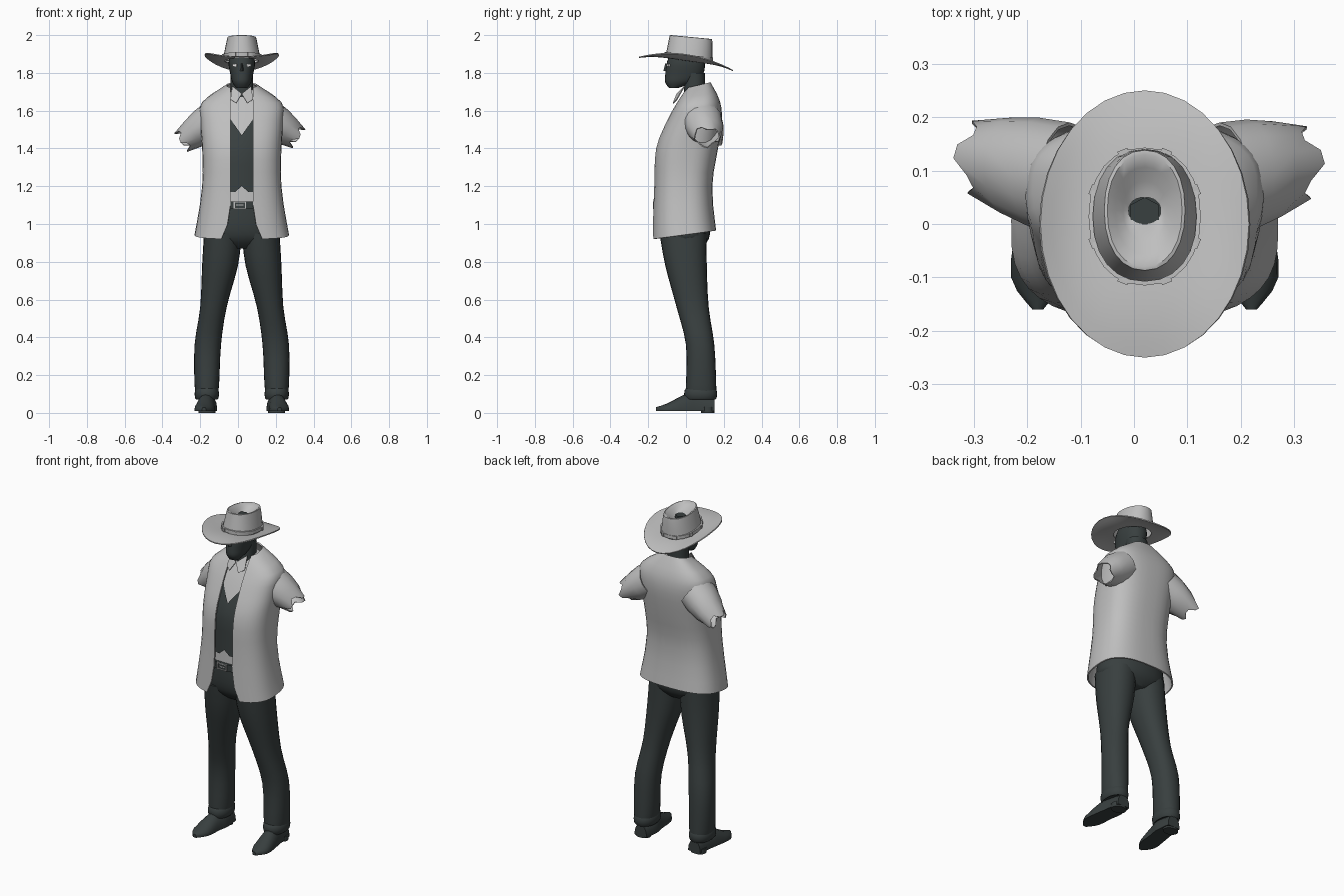
import bpy, bmesh, math
from mathutils import Vector

if "Cube" in bpy.data.objects:
    bpy.data.objects.remove(bpy.data.objects["Cube"])

CENTRE = .02  # body centre line
SIDES = {"right": -1, "left": 1}


def material(name, rgb):
    mat = bpy.data.materials.new(name)
    mat.use_nodes = True
    mat.diffuse_color = (*rgb, 1)
    shader = mat.node_tree.nodes["Principled BSDF"]
    shader.inputs["Base Color"].default_value = (*rgb, 1)
    return mat


LIGHT = material("light grey cloth", (.52, .52, .52))
DARK = material("dark slate", (.04, .05, .05))
WHITE = material("eye white", (.8, .8, .8))


def finish(name, bm, mat, thickness=0):
    """Turn a bmesh into a smooth shaded object, with cloth thickness if asked."""
    bmesh.ops.recalc_face_normals(bm, faces=bm.faces)
    mesh = bpy.data.meshes.new(name)
    bm.to_mesh(mesh)
    bm.free()
    mesh.materials.append(mat)
    obj = bpy.data.objects.new(name, mesh)
    bpy.context.collection.objects.link(obj)
    bpy.ops.object.select_all(action="DESELECT")
    bpy.context.view_layer.objects.active = obj
    obj.select_set(True)
    if thickness:
        modifier = obj.modifiers.new("thickness", "SOLIDIFY")
        modifier.thickness = thickness
        modifier.offset = -1
        bpy.ops.object.modifier_apply(modifier=modifier.name)
    bpy.ops.object.shade_smooth_by_angle(angle=math.radians(45))
    return obj


def skin(name, rings, mat, closed=True, capped=False, thickness=0):
    """Join rings of points into a surface."""
    bm = bmesh.new()
    rows = [[bm.verts.new(point) for point in ring] for ring in rings]
    count = len(rows[0])
    for lower, upper in zip(rows, rows[1:]):
        for i in range(count if closed else count - 1):
            j = (i + 1) % count
            bm.faces.new((lower[i], lower[j], upper[j], upper[i]))
    if capped:
        bm.faces.new(rows[0])
        bm.faces.new(rows[-1])
    return finish(name, bm, mat, thickness)


def spline(keys, steps=3):
    """Smooth curve through a few key sections."""
    keys = [Vector(key) for key in keys]
    keys = [keys[0], *keys, keys[-1]]
    result = []
    for before, start, end, after in zip(keys, keys[1:], keys[2:], keys[3:]):
        for i in range(steps):
            t = i / steps
            leave, arrive = (end - before) / 2, (after - start) / 2
            blend = start.lerp(end, t * t * (3 - 2 * t))
            result.append(blend + leave * t * (1 - t) ** 2 - arrive * t * t * (1 - t))
    return result + [keys[-1]]


def signed_power(value, exponent):
    return math.copysign(abs(value) ** exponent, value)


def oval(z, half_width, front, back, power=2.2, sides=24, lift=0, centre=CENTRE, gap=0):
    """Level oval ring; lift raises its back, gap opens its front."""
    first = math.asin((gap / half_width) ** (power / 2))
    points = []
    for i in range(sides):
        angle = first + (math.tau - 2 * first) * i / (sides - 1 if gap else sides)
        x = centre + half_width * signed_power(math.sin(angle), 2 / power)
        depth = .5 - .5 * signed_power(math.cos(angle), 2 / power)
        points.append((x, front + (back - front) * depth, z + lift * depth))
    return points


def box(name, location, size, mat, turn=0):
    bm = bmesh.new()
    bmesh.ops.create_cube(bm, size=1)
    bmesh.ops.scale(bm, vec=size, verts=bm.verts)
    obj = finish(name, bm, mat)
    obj.location = location
    obj.rotation_euler.z = turn


# Jacket sections: height, half width, front, back
jacket = spline([(.92, .25, -.18, .16), (1.2, .21, -.17, .14), (1.4, .21, -.16, .17),
                 (1.55, .22, -.1, .19), (1.64, .21, -.05, .18), (1.72, .08, 0, .13)])
rings = []
for z, half_width, front, back in jacket:
    hem, collar = max(0, 1.1 - z), max(0, z - 1.6)
    rings.append(oval(z, half_width, front, back, 2.7, 36,
                      lift=(hem + collar) * .25, gap=.06 + 1.5 * hem * hem))
skin("jacket", rings, LIGHT, closed=False, thickness=.008)

# Shirt runs just inside the jacket
INSET = .02
skin("shirt", [oval(z, half_width - INSET, front + INSET, back - INSET, 2.7, 32)
               for z, half_width, front, back in jacket if z > 1.05], LIGHT, capped=True)


def jacket_front(z):
    for lower, upper in zip(jacket, jacket[1:]):
        if z <= upper[0]:
            return lower.lerp(upper, (z - lower[0]) / (upper[0] - lower[0]))[2]


# Vest with a V neck and a notched hem
rows = []
for k in range(13):
    row = []
    for i in range(-4, 5):
        across = abs(i) / 4
        low = 1.2 - .03 * min(1, 2 * across)
        z = low + (1.47 + .1 * across - low) * k / 12
        row.append((CENTRE + .07 * i / 4, jacket_front(z) + .01 + .01 * across ** 2, z))
    rows.append(row)
skin("vest", rows, DARK, closed=False)

# Shirt collar wings and torn short sleeves
SLEEVE_END = {"right": (.31, .12, 1.44), "left": (.29, .11, 1.46)}
for side, sign in SIDES.items():
    wing = [[(0, -.05, 1.69), (.03, -.07, 1.64)], [(.05, -.01, 1.73), (.06, -.05, 1.66)]]
    skin(side + "_collar_wing", [[(CENTRE + sign * x, y, z) for x, y, z in edge] for edge in wing],
         LIGHT, closed=False, thickness=.005)
    start, end = Vector((.14, .08, 1.56)), Vector(SLEEVE_END[side])
    axis = (end - start).normalized()
    upward = Vector((-axis.z, 0, axis.x)).normalized()
    rings = []
    for k in range(4):
        t = k / 3
        ring = []
        for i in range(16):
            angle = math.tau * i / 16
            point = start.lerp(end, t) + upward * (.1 - .04 * t * t) * math.cos(angle)
            point.y += (.11 - .04 * t * t) * math.sin(angle)
            if t == 1:
                point += axis * .02 * math.sin(4 * angle + 1)
            ring.append((CENTRE + sign * point.x, point.y, point.z))
        rings.append(ring)
    skin(side + "_sleeve", rings, LIGHT, thickness=.006)

# Hips, belt and buckle
hips = [(1.13, .18, -.15, .12), (1, .2, -.15, .13), (.92, .2, -.13, .12), (.87, .1, -.08, .08)]
skin("hips", [oval(*section) for section in spline(hips)], DARK, capped=True)
skin("belt", [oval(z, .19, -.17, .13) for z in (1.08, 1.12)], DARK, thickness=.02)
BUCKLE = Vector((.01, -.17, 1.1))
for sign in SIDES.values():
    box("buckle_side", BUCKLE + Vector((sign * .03, 0, 0)), (.006, .008, .04), LIGHT)
    box("buckle_bar", BUCKLE + Vector((0, 0, sign * .017)), (.06, .008, .005), LIGHT)
box("buckle_pin", BUCKLE, (.04, .008, .005), LIGHT)

# Leg sections: height, inner, outer, front, back
leg = spline([(.95, 0, .2, -.14, .11), (.78, .02, .21, -.11, .11), (.56, .08, .22, -.05, .12),
              (.36, .11, .25, 0, .15), (.15, .12, .25, 0, .16), (.08, .13, .24, 0, .16)])
# Shoe sections: distance along y, centre, half width, top
shoe = spline([(.15, .18, .04, .08), (.06, .18, .05, .1), (0, .19, .05, .1),
               (-.1, .2, .05, .05), (-.16, .2, .01, .03)])
for side, sign in SIDES.items():
    skin(side + "_trouser_leg",
         [oval(z, (outer - inner) / 2, front, back, centre=CENTRE + sign * (inner + outer) / 2)
          for z, inner, outer, front, back in leg], DARK, capped=True)
    foot = CENTRE + sign * .185
    skin(side + "_cuff", [oval(.1 + .03 * math.cos(turn), .055 + .01 * math.sin(turn),
                               -.01 * math.sin(turn), .155 + .01 * math.sin(turn), centre=foot)
                          for turn in (0, .8, 1.6, 2.4, 3.1)], DARK)
    rings = []
    for y, middle, half_width, top in shoe:
        ring = [(CENTRE + sign * (middle + edge * half_width), y, .01) for edge in (-1, 1)]
        for i in range(9):
            angle = math.pi * i / 8
            ring.append((CENTRE + sign * (middle + half_width * math.cos(angle)), y,
                         .02 + (top - .02) * math.sin(angle)))
        rings.append(ring)
    skin(side + "_shoe", rings, DARK, capped=True)
    skin(side + "_heel", [oval(z, .045, .08, .15, centre=foot) for z in (0, .03)], DARK, capped=True)

# Neck, head, nose and eyes
skin("neck", [oval(z, .06, -.01, .1) for z in (1.65, 1.8)], DARK)
head = [(1.72, .03, -.09, -.04), (1.75, .05, -.11, .04), (1.79, .06, -.11, .09),
        (1.86, .07, -.1, .1), (1.93, .05, -.07, .08)]
skin("head", [oval(*section) for section in spline(head)], DARK, capped=True)
skin("nose", [[(CENTRE + x / 2, y + .01, 1.85), (CENTRE + x, y, 1.81)]
              for x, y in ((-.015, -.1), (0, -.12), (.015, -.1))], DARK, closed=False)
for side, sign in SIDES.items():
    box(side + "_eye", (CENTRE + sign * .036, -.094, 1.84), (.024, .009, .013), WHITE, sign * .4)

# Hat brim: tilted down to the back, sides curled up
rings = []
for k in range(6):
    t = k / 5
    ring = []
    for i in range(32):
        angle = math.tau * i / 32
        y = .01 * (1 - t) + (.12 + .13 * t) * math.sin(angle)
        curl = t * t * (.05 * math.cos(angle) ** 2 - .02)
        ring.append((CENTRE + (.09 + .105 * t) * math.cos(angle), y, 1.87 - .14 * y + curl))
    rings.append(ring)
skin("hat_brim", rings, LIGHT, thickness=.006)

# Hat crown pinched into a dent, with the top of the head showing at its bottom
crown = [(1.88, .1, -.11, .14), (1.98, .08, -.09, .14), (2, .07, -.08, .13),
         (1.97, .04, -.03, .08), (1.96, .03, 0, .05)]
skin("hat_crown", [oval(*section, lift=-.02) for section in spline(crown, 2)], LIGHT)
skin("head_top", [oval(z, .03, -.01, .05, sides=6) for z in (1.93, 1.957)], DARK, capped=True)

# Hat band with studs
skin("hat_band", [oval(z, .105, -.115, .143, lift=-.03) for z in (1.89, 1.91)], LIGHT, thickness=.008)
for i in range(8):
    angle = math.tau * (i + .5) / 8
    rise = math.sin(angle)
    box("band_stud", (CENTRE + .105 * math.cos(angle), .014 + .13 * rise, 1.885 - .015 * rise),
        (.01, .02, .02), LIGHT, angle)
